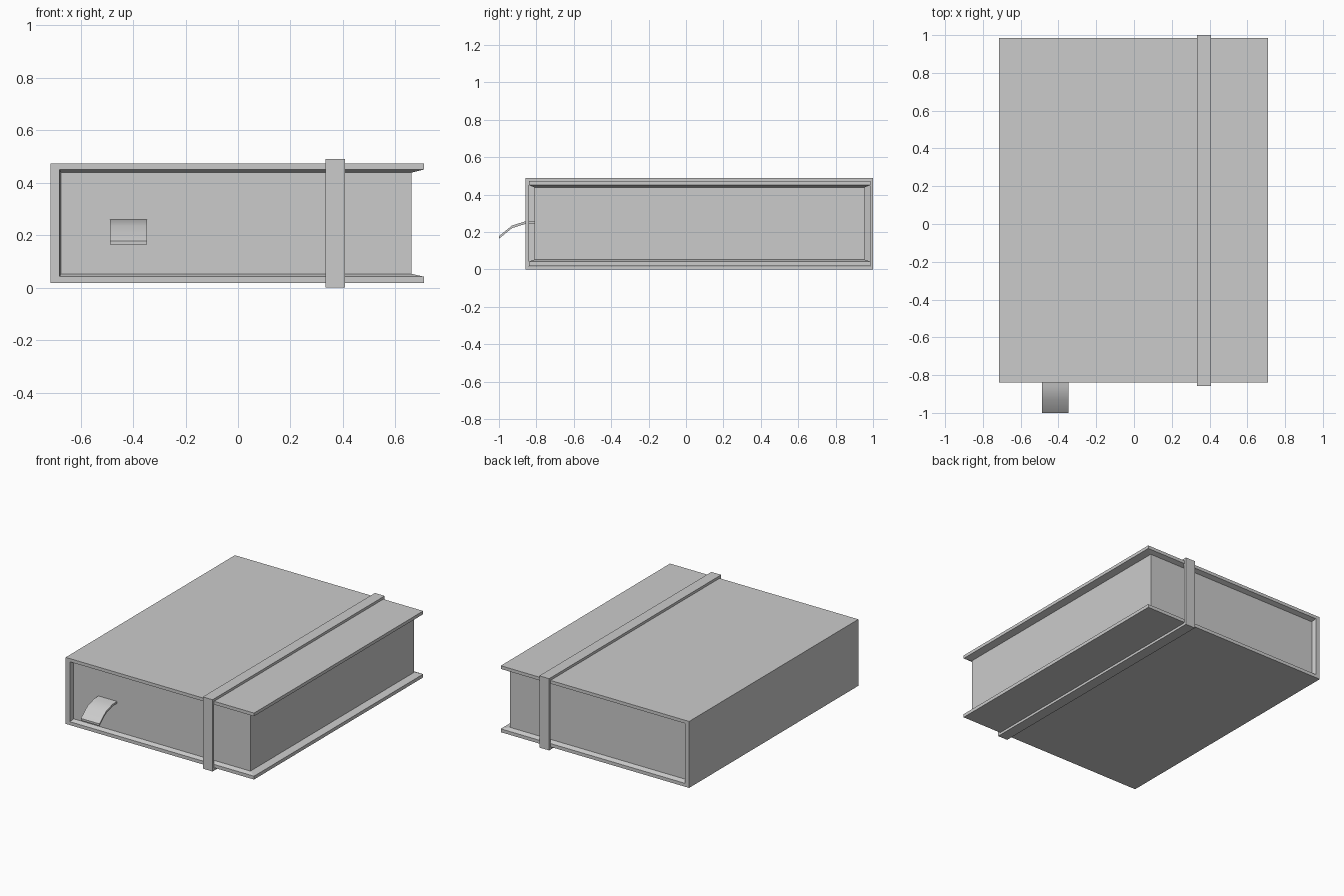
import bpy
import bmesh
from math import radians

cube = bpy.data.objects.get("Cube")
if cube:
    bpy.data.objects.remove(cube, do_unlink=True)

grey = bpy.data.materials.new("plain_grey")
grey.use_nodes = True
grey.diffuse_color = (0.6, 0.6, 0.6, 1)
grey.node_tree.nodes["Principled BSDF"].inputs["Base Color"].default_value = (0.6, 0.6, 0.6, 1)


def finish(bm, name):
    """Turn a bmesh into a named grey object."""
    bmesh.ops.recalc_face_normals(bm, faces=bm.faces)
    mesh = bpy.data.meshes.new(name)
    bm.to_mesh(mesh)
    bm.free()
    mesh.materials.append(grey)
    obj = bpy.data.objects.new(name, mesh)
    bpy.context.collection.objects.link(obj)
    return obj


def box(name, x, y, z):
    bm = bmesh.new()
    bmesh.ops.create_cube(bm, size=1)
    for v in bm.verts:
        v.co = [lo + (c + 0.5) * (hi - lo) for c, (lo, hi) in zip(v.co, (x, y, z))]
    return finish(bm, name)


def rails(bm, points, y):
    """Copies of x, z points at the front and back depth."""
    return [[bm.verts.new((px, d, pz)) for px, pz in points] for d in y]


def c_points(left, right, low, high):
    return [(right, high), (left, high), (left, low), (right, low)]


COVER_Y = (-0.84, 0.986)
PAGE_Y = (-0.811, 0.955)
PAGE_X = (-0.674, 0.662)
PAGE_Z = (0.053, 0.439)

# Page block
box("page_block", PAGE_X, PAGE_Y, PAGE_Z)

# Cover: boards and spine, with a lip sloping in to the pages
bm = bmesh.new()
outer = rails(bm, c_points(-0.714, 0.709, 0.019, 0.473), COVER_Y)
rim = rails(bm, c_points(-0.681, 0.709, 0.042, 0.451), COVER_Y)
inner = rails(bm, c_points(*PAGE_X, *PAGE_Z), PAGE_Y)
for i in range(3):
    for wall in (outer, inner):
        bm.faces.new((wall[0][i], wall[0][i + 1], wall[1][i + 1], wall[1][i]))
    for end in (0, 1):
        for a, b in ((outer, rim), (rim, inner)):
            bm.faces.new((a[end][i], a[end][i + 1], b[end][i + 1], b[end][i]))
for i in (0, 3):
    for a, b in ((outer, rim), (rim, inner)):
        bm.faces.new((a[0][i], a[1][i], b[1][i], b[0][i]))
finish(bm, "cover")

# Closing band: a flat loop around the book
bm = bmesh.new()
loops = []
for x in (0.334, 0.408):
    for t in (0, 0.017):
        ring = ((-0.857 + t, t), (1 - t, t), (1 - t, 0.49 - t), (-0.857 + t, 0.49 - t))
        loops.append([bm.verts.new((x, y, z)) for y, z in ring])
left_out, left_in, right_out, right_in = loops
for a, b in ((left_out, left_in), (right_out, right_in),
             (left_out, right_out), (left_in, right_in)):
    for i in range(4):
        j = (i + 1) % 4
        bm.faces.new((a[i], a[j], b[j], b[i]))
finish(bm, "closing_band")

# Bookmark ribbon drooping from the pages
bm = bmesh.new()
top = [(-0.78, 0.261), (-0.86, 0.257), (-0.93, 0.235), (-1.0, 0.178)]
outline = top + [(y, z - 0.014) for y, z in reversed(top)]
face = bm.faces.new([bm.verts.new((-0.487, y, z)) for y, z in outline])
side = bmesh.ops.extrude_face_region(bm, geom=[face])
bmesh.ops.translate(bm, vec=(0.14, 0, 0),
                    verts=[g for g in side["geom"] if isinstance(g, bmesh.types.BMVert)])
ribbon = finish(bm, "bookmark_ribbon")
bpy.ops.object.select_all(action="DESELECT")
ribbon.select_set(True)
bpy.context.view_layer.objects.active = ribbon
bpy.ops.object.shade_smooth_by_angle(angle=radians(35))
